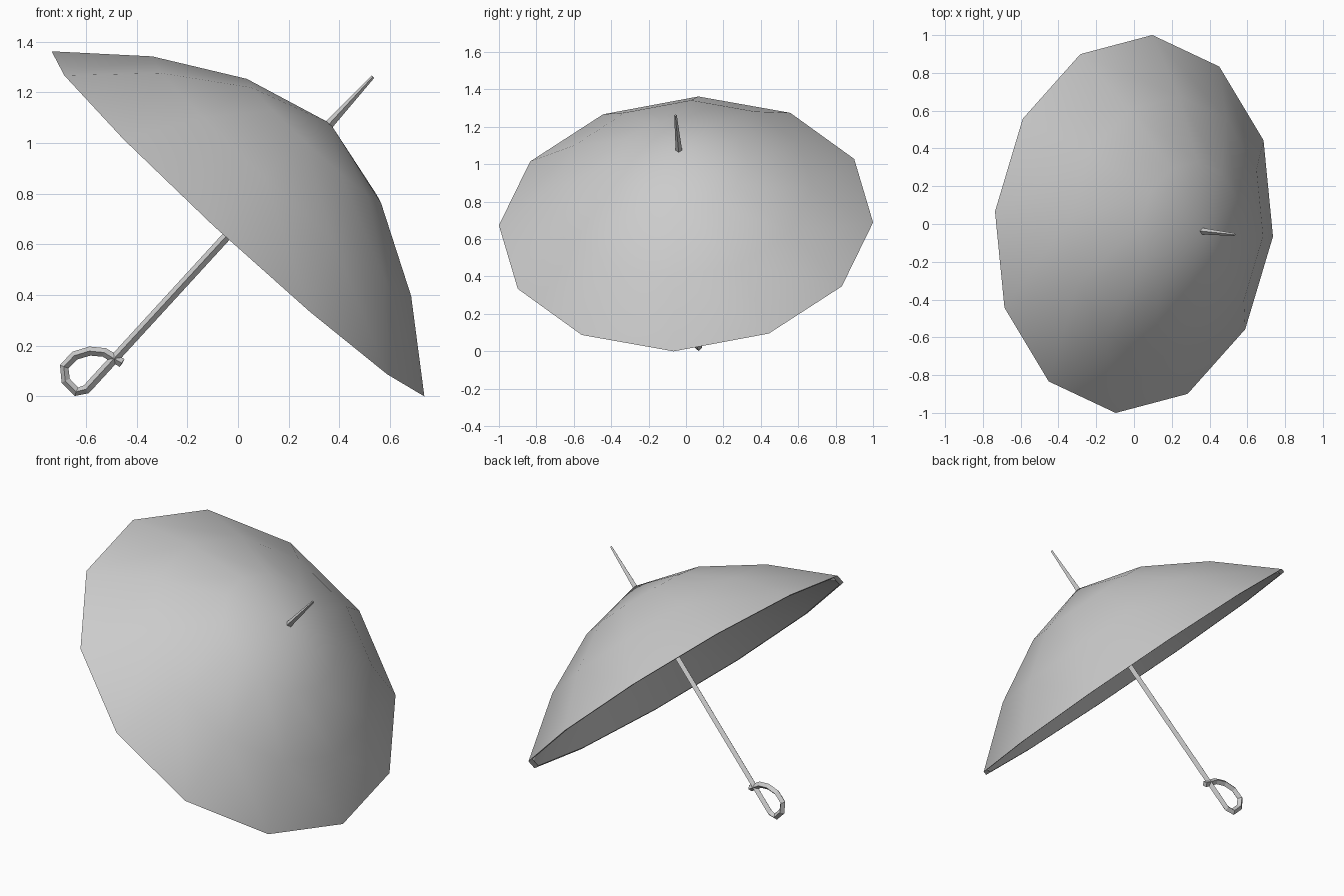
import bpy
import bmesh
import math
from mathutils import Matrix, Vector

if "Cube" in bpy.data.objects:
    bpy.data.objects.remove(bpy.data.objects["Cube"], do_unlink=True)

# One grey material
grey = bpy.data.materials.new("plain grey")
grey.use_nodes = True
grey.diffuse_color = (0.6, 0.6, 0.6, 1)
grey.node_tree.nodes["Principled BSDF"].inputs["Base Color"].default_value = (0.6, 0.6, 0.6, 1)

# Tilted frame: local z runs up the shaft, the origin is the rim centre
axis = Vector((0.674, -0.071, 0.735)).normalized()
across = Vector((0.735, -0.066, -0.68))
across = (across - axis * across.dot(axis)).normalized()
side = axis.cross(across)
tilt = Matrix((across, side, axis)).transposed().to_4x4()
tilt.translation = (0, 0, 0.681)


def make_object(name, bm):
    bmesh.ops.recalc_face_normals(bm, faces=bm.faces[:])
    mesh = bpy.data.meshes.new(name)
    bm.to_mesh(mesh)
    bm.free()
    mesh.materials.append(grey)
    obj = bpy.data.objects.new(name, mesh)
    obj.matrix_world = tilt
    bpy.context.collection.objects.link(obj)


def square_rod(name, path, radii):
    """Sweep a four-sided section along (x, z) points in the local xz plane."""
    bm = bmesh.new()
    points = [Vector((x, 0, z)) for x, z in path]
    y = Vector((0, 1, 0))
    rings = []
    for i, (p, r) in enumerate(zip(points, radii)):
        before = points[max(i - 1, 0)]
        after = points[min(i + 1, len(points) - 1)]
        n = y.cross((after - before).normalized())
        rings.append([bm.verts.new(p + d * r) for d in (n, y, -n, -y)])
    for a, b in zip(rings, rings[1:]):
        for k in range(4):
            j = (k + 1) % 4
            bm.faces.new((a[k], a[j], b[j], b[k]))
    bm.faces.new(rings[0])
    bm.faces.new(rings[-1])
    make_object(name, bm)


# Canopy: twelve-sided dome with a thin wall, spun from outer and inner profiles
bm = bmesh.new()
outer = [(0, 0.54), (0.362, 0.445), (0.698, 0.256), (1.005, 0)]
inner = [(0.98, 0), (0.685, 0.239), (0.355, 0.426), (0, 0.52)]
verts = [bm.verts.new((r, 0, h)) for r, h in outer + inner]
edges = [bm.edges.new(pair) for pair in zip(verts, verts[1:])]
bmesh.ops.spin(bm, geom=verts + edges, cent=(0, 0, 0), axis=(0, 0, 1),
               angle=math.tau, steps=12, use_duplicate=False)
bmesh.ops.remove_doubles(bm, verts=bm.verts[:], dist=0.001)
bmesh.ops.recalc_face_normals(bm, faces=bm.faces[:])
for f in bm.faces:
    f.smooth = True
for e in bm.edges:
    e.smooth = e.calc_face_angle(0) < 0.6
make_object("canopy", bm)

# Shaft and tapered tip
square_rod("shaft", [(0, -0.865), (0, 0.52)], [0.018, 0.018])
square_rod("tip", [(0, 0.52), (0, 0.79)], [0.018, 0.007])

# Hooked handle curling back to the shaft
hook = [(0, -0.865), (0, -0.888), (-0.022, -0.922), (-0.083, -0.919), (-0.125, -0.882),
        (-0.124, -0.822), (-0.092, -0.768), (-0.046, -0.733), (0.034, -0.716)]
square_rod("handle", hook, [0.018] * len(hook))
